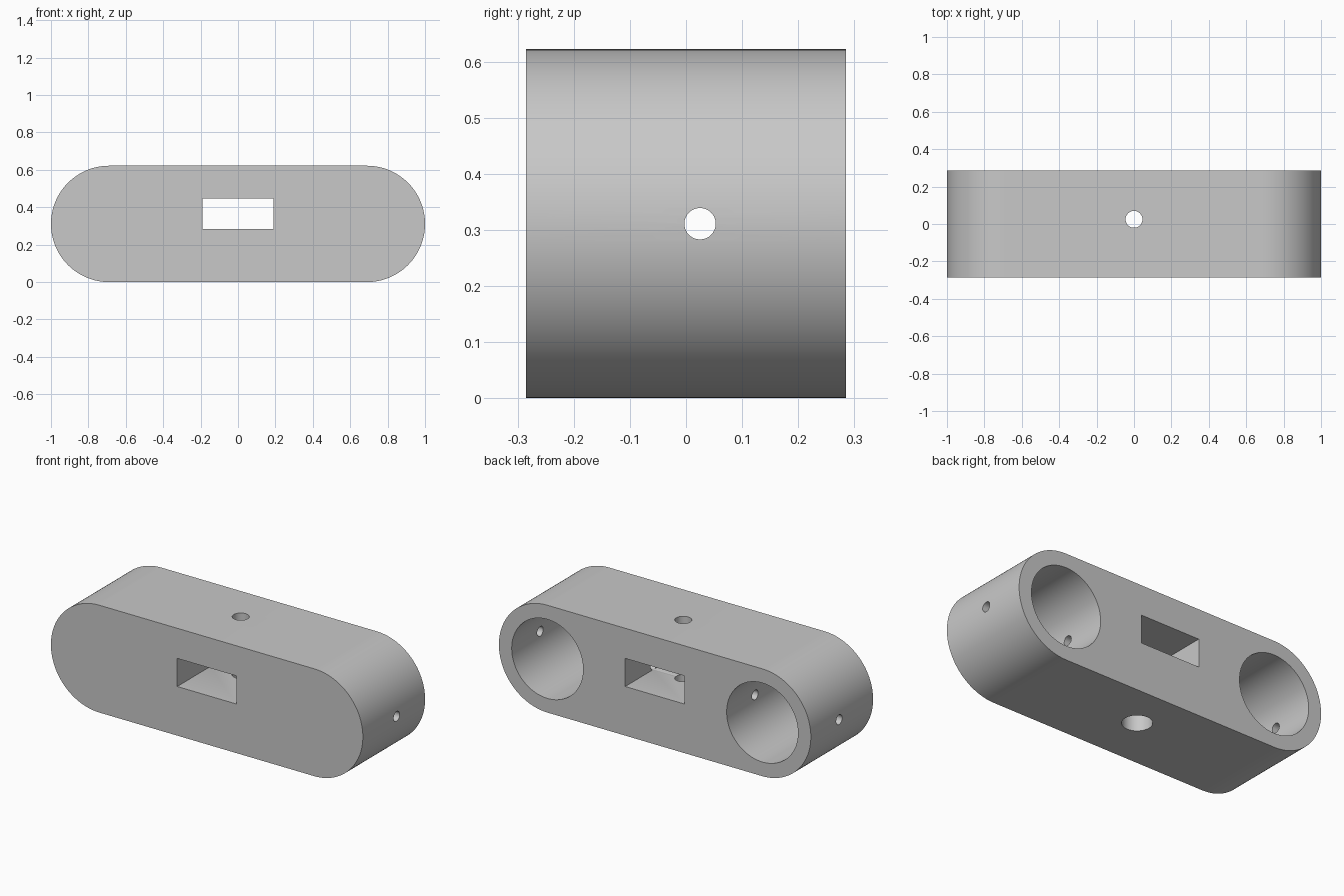
import bpy, bmesh, math
from mathutils import Matrix, Vector

cube = bpy.data.objects.get("Cube")
if cube:
    bpy.data.objects.remove(cube, do_unlink=True)

R = 0.311          # end radius, half the height
HALF_Y = 0.285     # half the thickness
END_X = 1 - R      # centre of each rounded end
HOLE_Y = 0.025     # plane of the drilled holes

grey = bpy.data.materials.new("plain grey")
grey.use_nodes = True
colour = (0.58, 0.58, 0.58, 1)
grey.diffuse_color = colour
grey.node_tree.nodes["Principled BSDF"].inputs["Base Color"].default_value = colour


def make_object(name, bm):
    bmesh.ops.recalc_face_normals(bm, faces=bm.faces)
    mesh = bpy.data.meshes.new(name)
    bm.to_mesh(mesh)
    bm.free()
    mesh.materials.append(grey)
    obj = bpy.data.objects.new(name, mesh)
    bpy.context.collection.objects.link(obj)
    return obj


def rod(name, start, end, radius, sides=64):
    """Cylinder between two points."""
    a, b = Vector(start), Vector(end)
    turn = (b - a).to_track_quat('Z', 'Y').to_matrix().to_4x4()
    bm = bmesh.new()
    bmesh.ops.create_cone(bm, cap_ends=True, segments=sides, radius1=radius,
                          radius2=radius, depth=(b - a).length,
                          matrix=Matrix.Translation((a + b) / 2) @ turn)
    return make_object(name, bm)


# Body: rounded bar extruded from front to back
bm = bmesh.new()
steps = 64
outline = []
for side in (1, -1):
    for i in range(steps + 1):
        t = math.pi * i / steps - math.pi / 2
        outline.append(bm.verts.new((side * (END_X + R * math.cos(t)), -HALF_Y,
                                     R + side * R * math.sin(t))))
face = bm.faces.new(outline)
extruded = bmesh.ops.extrude_face_region(bm, geom=[face])
moved = [v for v in extruded["geom"] if isinstance(v, bmesh.types.BMVert)]
bmesh.ops.translate(bm, verts=moved, vec=(0, 2 * HALF_Y, 0))
body = make_object("rounded_bar", bm)

# Cutters: end sockets open at the back
cutters = []
for name, side in (("left", 1), ("right", -1)):
    x = side * END_X
    cutters.append(rod(name + "_socket_cutter", (x, -0.235, R), (x, 0.4, R), 0.229, 96))

# Rectangular slot right through the middle
bm = bmesh.new()
bmesh.ops.create_cube(bm, size=1, matrix=Matrix.Translation((0, 0, 0.366))
                      @ Matrix.Diagonal((0.38, 0.8, 0.163, 1)))
cutters.append(make_object("slot_cutter", bm))

# Drilled holes: lengthwise, vertical, and the wide recess underneath
cutters += [
    rod("long_hole_cutter", (-1.2, HOLE_Y, R), (1.2, HOLE_Y, R), 0.028, 32),
    rod("vertical_hole_cutter", (0, HOLE_Y, -0.1), (0, HOLE_Y, 0.8), 0.045, 48),
    rod("bottom_recess_cutter", (0, HOLE_Y, -0.1), (0, HOLE_Y, 0.15), 0.079, 48),
]

bpy.ops.object.select_all(action='DESELECT')
body.select_set(True)
bpy.context.view_layer.objects.active = body
for cutter in cutters:
    cut = body.modifiers.new(cutter.name, 'BOOLEAN')
    cut.operation = 'DIFFERENCE'
    cut.solver = 'EXACT'
    cut.object = cutter
    bpy.ops.object.modifier_apply(modifier=cut.name)
for cutter in cutters:
    bpy.data.objects.remove(cutter, do_unlink=True)

bpy.ops.object.shade_smooth_by_angle(angle=math.radians(30))
